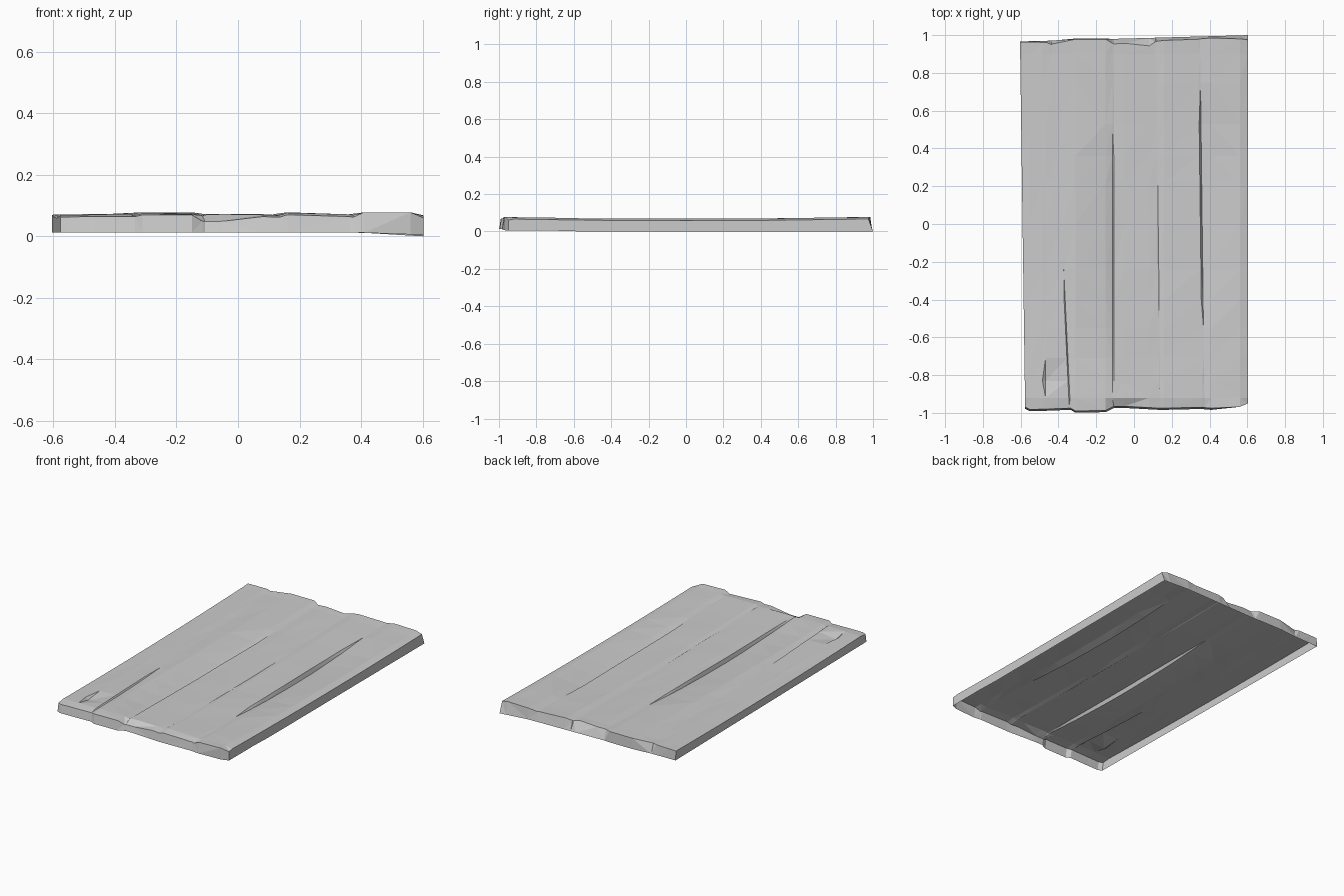
import bpy, bmesh, random

random.seed(4)
old = bpy.data.objects.get("Cube")
if old:
    bpy.data.objects.remove(old)

grey = bpy.data.materials.new("weathered_grey")
grey.use_nodes = True
colour = (0.6, 0.6, 0.6, 1)
grey.diffuse_color = colour
grey.node_tree.nodes["Principled BSDF"].inputs["Base Color"].default_value = colour

# Lengthwise lines of the slab: x, height offset, front end y, back end y
lines = [
    (-0.59, -0.002, -0.97, 0.963), (-0.55, -0.001, -0.982, 0.963),
    (-0.485, 0.000, -0.98, 0.962), (-0.468, 0.000, -0.98, 0.962),
    (-0.36, 0.000, -0.975, 0.95), (-0.354, 0.000, -0.975, 0.953),
    (-0.31, 0.006, -0.99, 0.978), (-0.15, 0.006, -0.987, 0.978),
    (-0.115, 0.001, -0.97, 0.957), (-0.107, 0.000, -0.965, 0.953),
    (-0.05, 0.001, -0.965, 0.957), (0.08, 0.000, -0.972, 0.943),
    (0.126, -0.002, -0.975, 0.963), (0.131, 0.000, -0.975, 0.967),
    (0.16, 0.006, -0.975, 0.972), (0.35, 0.000, -0.97, 0.978),
    (0.36, -0.002, -0.972, 0.98), (0.41, 0.006, -0.975, 0.985),
    (0.56, 0.006, -0.968, 0.98), (0.603, -0.004, -0.95, 0.975),
]
# Cracks between boards: left line, start, end, left lip, right lip, slant
cracks = [
    (4, -0.99, -0.24, 0.002, -0.006, -0.048),
    (8, -1.0, 0.54, -0.024, 0.002, 0.0),
    (12, -0.94, 0.47, 0.001, -0.004, -0.012),
    (15, -0.55, 0.75, 0.002, -0.022, -0.012),
]
rows = [-1, -0.92, -0.83, -0.71, -0.55, -0.4, -0.24, 0,
        0.22, 0.36, 0.53, 0.75, 0.9, 1]


def surface_point(i, y):
    x, dz, front, back = lines[i]
    z = 0.062 + 0.010 * y * y + dz
    for first, start, end, left, right, slant in cracks:
        middle, half = (start + end) / 2, (end - start) / 2
        if i in (first, first + 1):
            x += slant * (y - middle)
        if start < y < end:
            # Sunken boards rise gently away from the crack
            on_left = i <= first
            lip = lines[first if on_left else first + 1][0]
            fade = max(0, 1 - abs(lines[i][0] - lip) / 0.19)
            z += (left if on_left else right) * fade * (1 - ((y - middle) / half) ** 2)
    if i == 0:
        x -= 0.014 * y
    if y == -1:
        if i not in (17, 18):
            z -= 0.008
        if 8 <= i <= 10:
            z -= 0.016
        y = front
    elif y == 1:
        y = back
    elif 0 < i < len(lines) - 1:
        z += random.uniform(-0.001, 0.001)
    if i == 3 and y == -0.83:      # small chip
        z -= 0.014
    return x, y, z


bm = bmesh.new()
grid = [[bm.verts.new(surface_point(i, y)) for y in rows] for i in range(len(lines))]

# Worn top sheet
for a, b in zip(grid, grid[1:]):
    for j in range(len(rows) - 1):
        bm.faces.new((a[j], b[j], b[j + 1], a[j + 1]))

# Rough skirt round the edge, open underneath
rim = ([c[0] for c in grid] + grid[-1][1:]
       + [c[-1] for c in reversed(grid[:-1])] + grid[0][-2:0:-1])
lower = []
for v in rim:
    x, y, z = v.co
    drop = 0.012 - 0.012 * min(1, max(0, (x - 0.4) / 0.2)) * (1 if y > -0.6 else 0.6)
    if y > 0.94:
        y = max(y + 0.004, 0.983 + 0.028 * x)
    elif y < -0.94 and x < 0.5:
        y -= 0.009
    lower.append(bm.verts.new((x, y, drop)))
for k in range(len(rim)):
    n = (k + 1) % len(rim)
    bm.faces.new((rim[k], lower[k], lower[n], rim[n]))

bmesh.ops.triangulate(bm, faces=bm.faces[:])
mesh = bpy.data.meshes.new("plank_slab")
bm.to_mesh(mesh)
bm.free()
mesh.materials.append(grey)
slab = bpy.data.objects.new("plank_slab", mesh)
bpy.context.collection.objects.link(slab)
